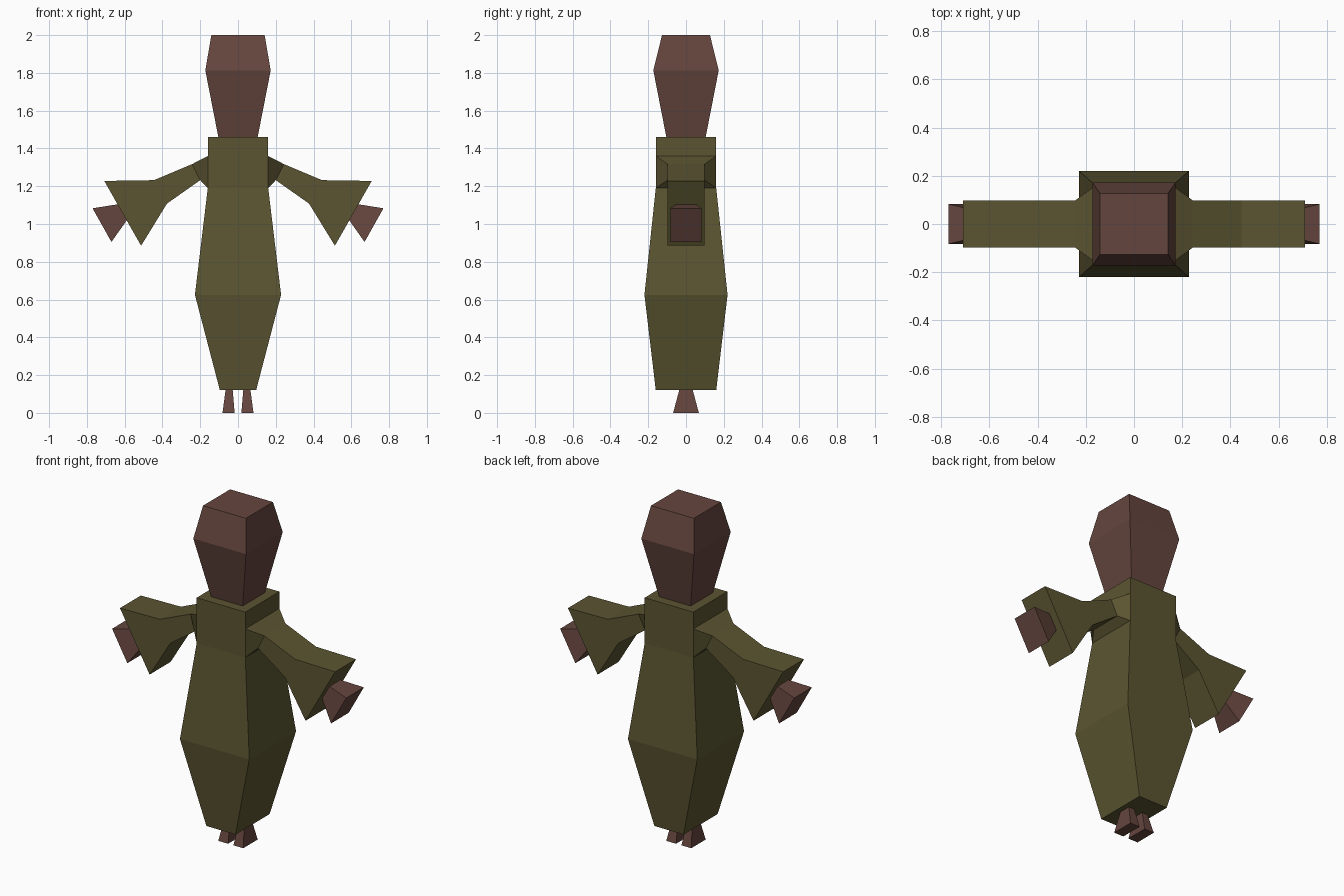
import bpy
import bmesh

if "Cube" in bpy.data.objects:
    bpy.data.objects.remove(bpy.data.objects["Cube"])


def material(name, rgb):
    mat = bpy.data.materials.new(name)
    mat.diffuse_color = (*rgb, 1)
    mat.use_nodes = True
    mat.node_tree.nodes["Principled BSDF"].inputs["Base Color"].default_value = mat.diffuse_color
    return mat


CLOTH = material("olive_cloth", (0.105, 0.091, 0.031))
SKIN = material("brown_skin", (0.130, 0.060, 0.048))


def loft(name, rings, mat, mirror=False):
    """Skin a row of four-cornered rings, cap both ends, optionally mirror in x."""
    bm = bmesh.new()
    loops = [[bm.verts.new(co) for co in ring] for ring in rings]
    for a, b in zip(loops, loops[1:]):
        for i in range(4):
            j = (i + 1) % 4
            bm.faces.new((a[i], a[j], b[j], b[i]))
    bm.faces.new(loops[0])
    bm.faces.new(loops[-1])
    bmesh.ops.recalc_face_normals(bm, faces=bm.faces[:])
    mesh = bpy.data.meshes.new(name)
    bm.to_mesh(mesh)
    bm.free()
    mesh.materials.append(mat)
    obj = bpy.data.objects.new(name, mesh)
    bpy.context.collection.objects.link(obj)
    if mirror:
        obj.modifiers.new("mirror", 'MIRROR').use_mirror_merge = False
    return obj


def level(z, hx, hy, cx=0):
    """Horizontal rectangle at height z."""
    return [(cx - hx, -hy, z), (cx + hx, -hy, z), (cx + hx, hy, z), (cx - hx, hy, z)]


def slant(top, bottom, hy):
    """Tilted rectangle across an arm, from its top and bottom (x, z) edges."""
    (tx, tz), (bx, bz) = top, bottom
    return [(tx, -hy, tz), (tx, hy, tz), (bx, hy, bz), (bx, -hy, bz)]


# Robe
loft("robe", [level(0.12, 0.096, 0.16), level(0.625, 0.228, 0.22),
              level(1.19, 0.16, 0.16), level(1.46, 0.16, 0.16)], CLOTH)

# Head
loft("head", [level(1.46, 0.104, 0.104), level(1.813, 0.173, 0.173),
              level(2.0, 0.141, 0.127)], SKIN)

# Wide sleeves, shoulder to cuff
loft("sleeves", [slant((0.16, 1.36), (0.16, 1.19), 0.16),
                 slant((0.243, 1.317), (0.20, 1.232), 0.098),
                 slant((0.445, 1.232), (0.376, 1.108), 0.098),
                 slant((0.708, 1.228), (0.513, 0.885), 0.098)], CLOTH, mirror=True)

# Hands flaring out of the cuffs
loft("hands", [slant((0.633, 1.105), (0.585, 1.025), 0.05),
               slant((0.77, 1.083), (0.67, 0.905), 0.083)], SKIN, mirror=True)

# Feet
loft("feet", [level(0, 0.032, 0.068, 0.05), level(0.12, 0.019, 0.036, 0.047)],
     SKIN, mirror=True)
